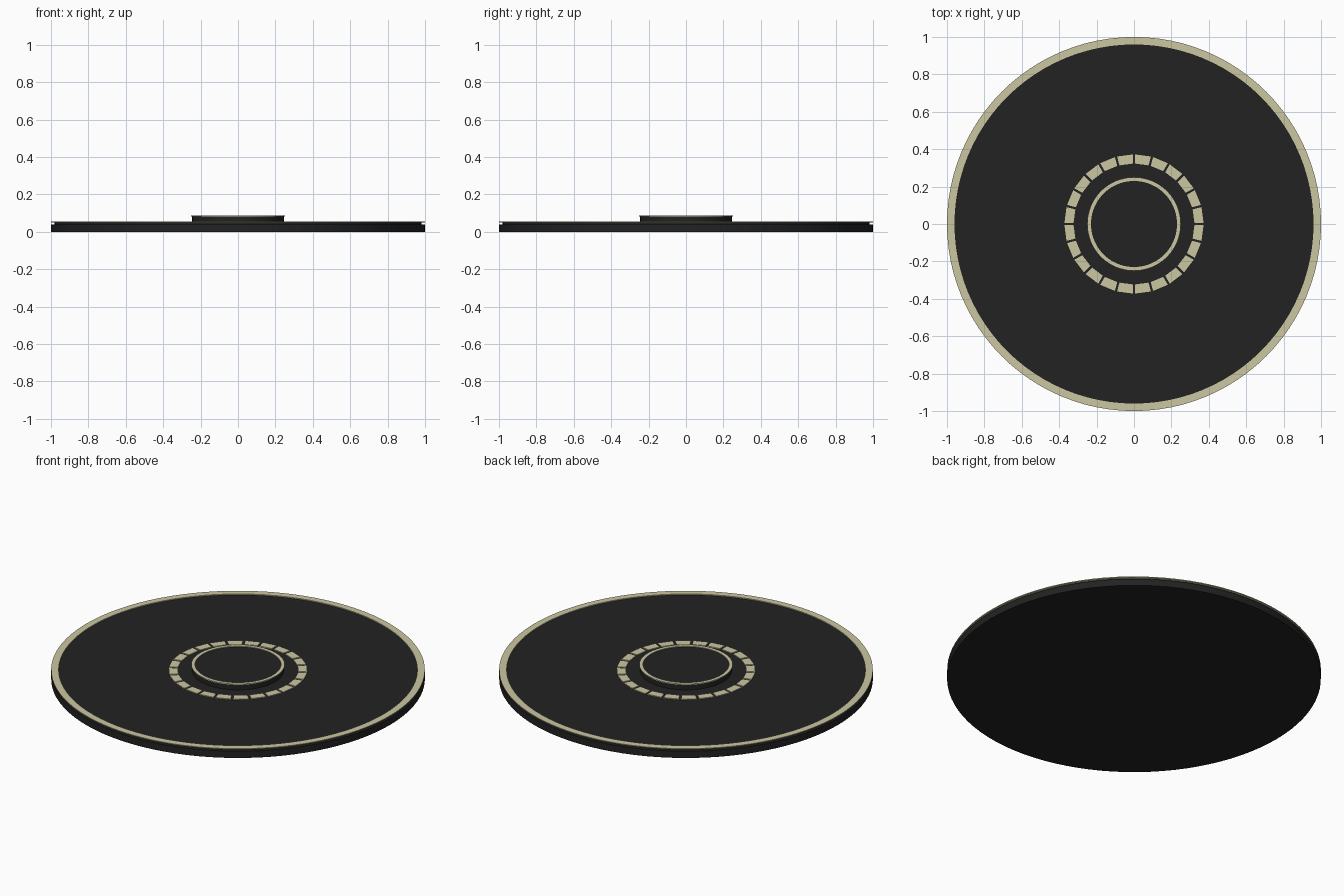
import bpy, bmesh, math

cube = bpy.data.objects.get("Cube")
if cube:
    bpy.data.objects.remove(cube, do_unlink=True)


def material(name, colour):
    m = bpy.data.materials.new(name)
    m.use_nodes = True
    m.diffuse_color = colour
    m.node_tree.nodes["Principled BSDF"].inputs["Base Color"].default_value = colour
    return m


black = material("matte black", (0.016, 0.016, 0.016, 1))
cream = material("pale cream", (0.60, 0.57, 0.36, 1))


def finish(name, bm, mat):
    bmesh.ops.recalc_face_normals(bm, faces=bm.faces)
    mesh = bpy.data.meshes.new(name)
    bm.to_mesh(mesh)
    bm.free()
    mesh.materials.append(mat)
    obj = bpy.data.objects.new(name, mesh)
    bpy.context.collection.objects.link(obj)
    bpy.ops.object.select_all(action="DESELECT")
    bpy.context.view_layer.objects.active = obj
    obj.select_set(True)
    bpy.ops.object.shade_smooth_by_angle(angle=math.radians(30))
    return obj


def lathe(name, profile, mat, closed=False, steps=96):
    """Spin an (r, z) profile around the vertical axis."""
    bm = bmesh.new()
    verts = [bm.verts.new((r, 0, z)) for r, z in profile]
    edges = [bm.edges.new(pair) for pair in zip(verts, verts[1:])]
    if closed:
        edges.append(bm.edges.new((verts[-1], verts[0])))
    bmesh.ops.spin(bm, geom=verts + edges, cent=(0, 0, 0), axis=(0, 0, 1),
                   angle=math.tau, steps=steps)
    bmesh.ops.remove_doubles(bm, verts=bm.verts, dist=0.0001)
    return finish(name, bm, mat)


def ring(name, inner, outer, low, high, mat):
    profile = [(inner, low), (outer, low), (outer, high), (inner, high)]
    return lathe(name, profile, mat, closed=True)


# Main disc, with a narrow step under the rim
lathe("base_disc", [(0, 0), (1, 0), (1, 0.04), (0.98, 0.04), (0.98, 0.05), (0, 0.05)], black)
ring("rim_ring", 0.96, 1.0, 0.05, 0.055, cream)

# Raised centre hub and its edge ring
lathe("centre_hub", [(0, 0.05), (0.245, 0.05), (0.245, 0.083), (0, 0.083)], black)
ring("hub_ring", 0.23, 0.25, 0.082, 0.087, cream)

# Circle of separate marker plates
COUNT, INNER, OUTER, GAP = 24, 0.323, 0.372, 0.012
bm = bmesh.new()
for i in range(COUNT):
    middle = math.tau * (i + 0.5) / COUNT
    corners = []
    for r, side in ((INNER, -1), (OUTER, -1), (OUTER, 1), (INNER, 1)):
        a = middle + side * (math.pi / COUNT - GAP / 2 / r)
        corners.append((r * math.cos(a), r * math.sin(a)))
    face = bm.faces.new([bm.verts.new((x, y, 0.049)) for x, y in corners])
    top = bmesh.ops.extrude_face_region(bm, geom=[face])["geom"]
    bmesh.ops.translate(bm, vec=(0, 0, 0.006),
                        verts=[v for v in top if isinstance(v, bmesh.types.BMVert)])
finish("marker_plates", bm, cream)
